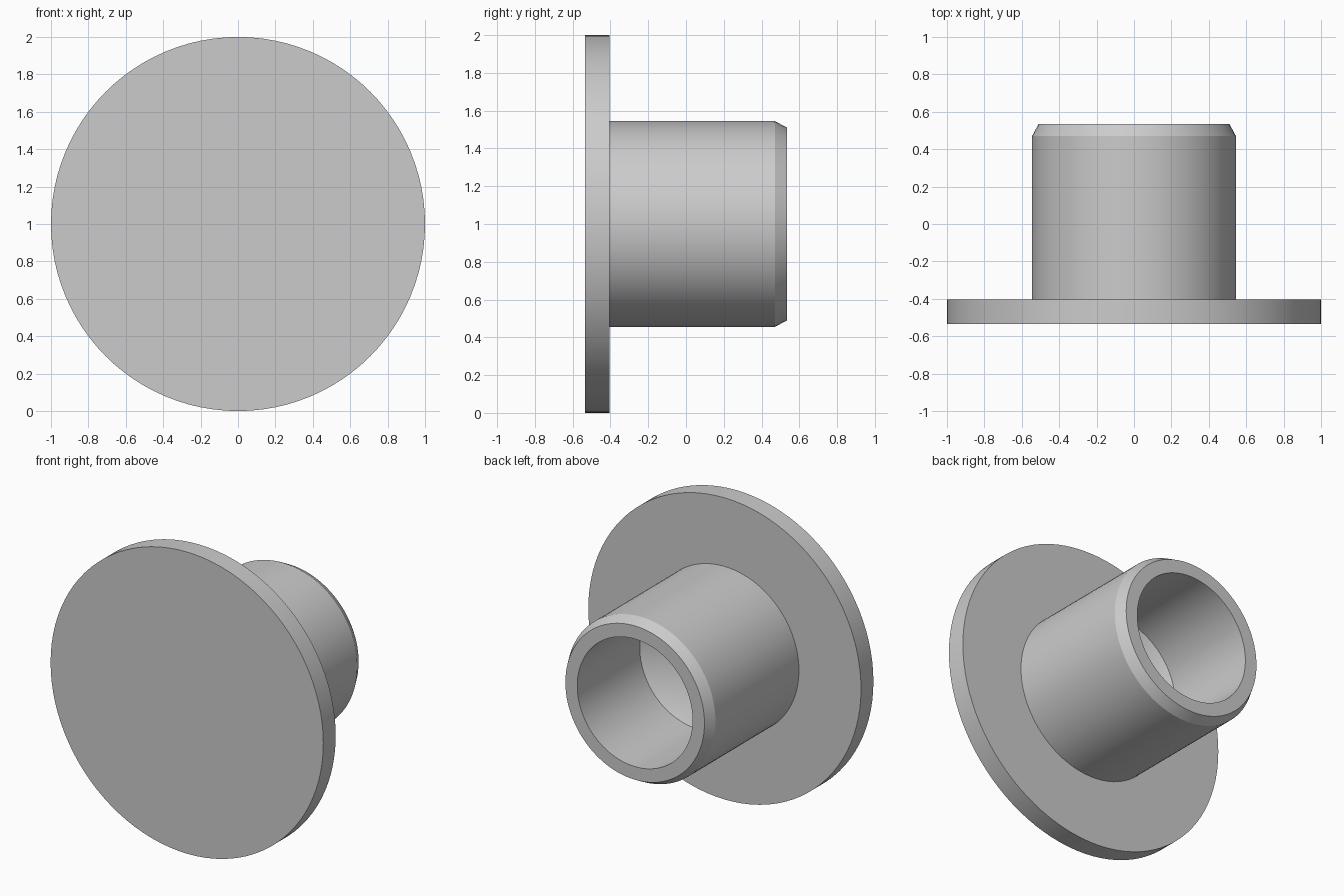
import bpy, bmesh, math
from mathutils import Matrix, Vector

cube = bpy.data.objects.get("Cube")
if cube:
    bpy.data.objects.remove(cube, do_unlink=True)

SEGMENTS = 96

grey = bpy.data.materials.new("plain grey")
grey.use_nodes = True
colour = (0.6, 0.6, 0.6, 1)
grey.diffuse_color = colour
grey.node_tree.nodes["Principled BSDF"].inputs["Base Color"].default_value = colour


def lathe(name, profile):
    """Spin (radius, y) points around the y axis at mid height."""
    bm = bmesh.new()
    verts = [bm.verts.new((r, y, 0)) for r, y in profile]
    edges = [bm.edges.new(pair) for pair in zip(verts, verts[1:])]
    bmesh.ops.spin(bm, geom=verts + edges, cent=(0, 0, 0), axis=(0, 1, 0),
                   angle=math.tau, steps=SEGMENTS, use_duplicate=False)
    bmesh.ops.remove_doubles(bm, verts=bm.verts, dist=0.0001)
    bmesh.ops.recalc_face_normals(bm, faces=bm.faces)
    bmesh.ops.transform(bm, matrix=Matrix.Translation(Vector((0, 0, 1))), verts=bm.verts)
    mesh = bpy.data.meshes.new(name)
    bm.to_mesh(mesh)
    bm.free()
    mesh.materials.append(grey)
    obj = bpy.data.objects.new(name, mesh)
    bpy.context.collection.objects.link(obj)
    bpy.ops.object.select_all(action="DESELECT")
    obj.select_set(True)
    bpy.context.view_layer.objects.active = obj
    bpy.ops.object.shade_smooth_by_angle(angle=math.radians(25))
    return obj


# Flange, chamfered hollow shank and blind bore with a drilled cone bottom
lathe("flanged_bush", [
    (0, -0.535), (1, -0.535), (1, -0.405),      # flange front and rim
    (0.545, -0.405), (0.545, 0.47),             # flange back and shank
    (0.51, 0.535), (0.423, 0.535),              # chamfer and end ring
    (0.423, -0.12), (0, -0.375),                # bore wall and cone
])
